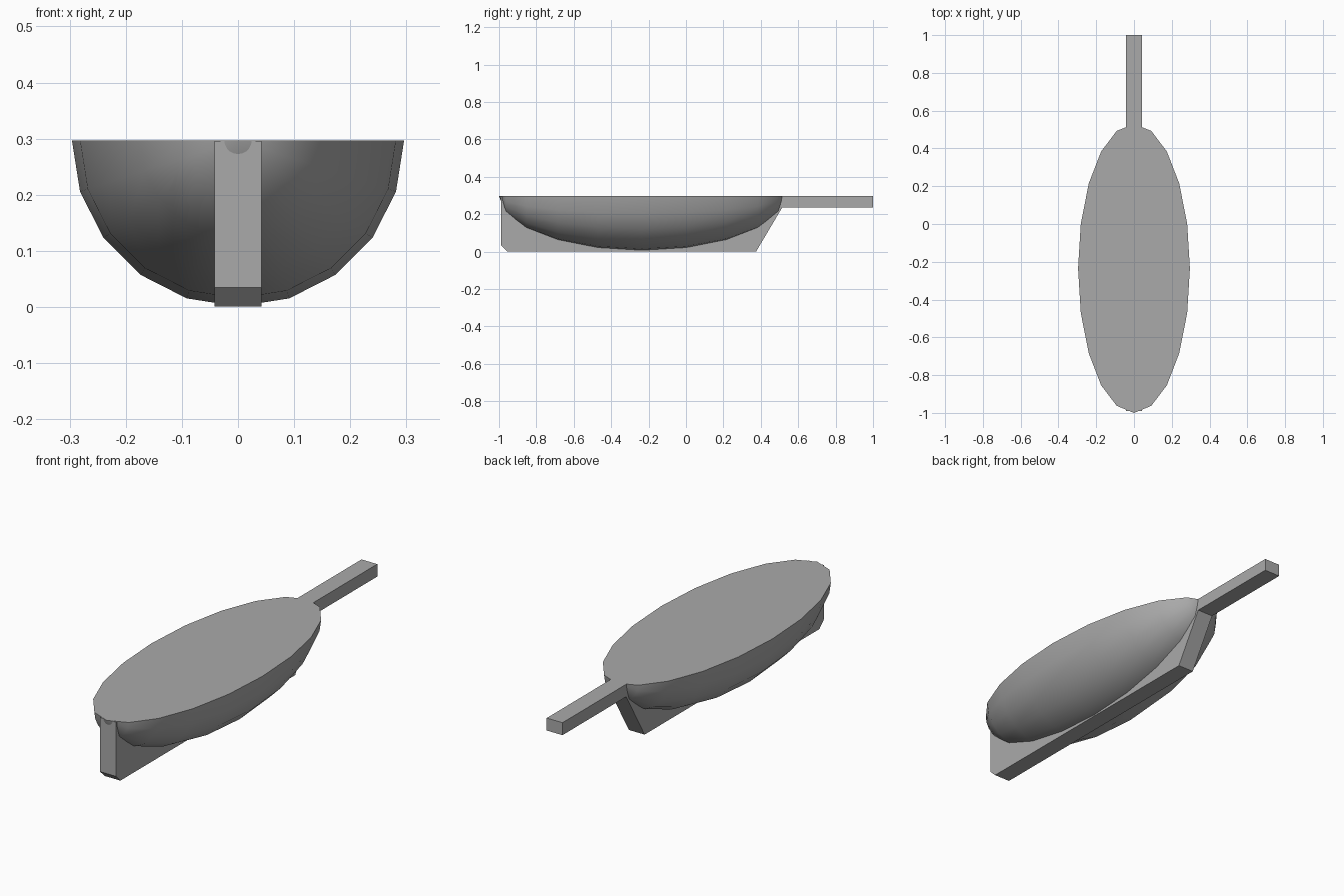
import bpy, bmesh, math
from mathutils import Matrix

if "Cube" in bpy.data.objects:
    bpy.data.objects.remove(bpy.data.objects["Cube"], do_unlink=True)

TOP = 0.297      # height of the flat deck
HALF = 0.042     # half width of keel and handle

grey = bpy.data.materials.new("plain_grey")
grey.use_nodes = True
colour = (0.4, 0.4, 0.4, 1)
grey.diffuse_color = colour
grey.node_tree.nodes["Principled BSDF"].inputs["Base Color"].default_value = colour


def add_object(name, bm):
    bmesh.ops.recalc_face_normals(bm, faces=bm.faces)
    mesh = bpy.data.meshes.new(name)
    bm.to_mesh(mesh)
    bm.free()
    mesh.materials.append(grey)
    obj = bpy.data.objects.new(name, mesh)
    bpy.context.collection.objects.link(obj)
    return obj


def extrude_profile(name, points):
    """Side profile in (y, z), extruded across the width."""
    bm = bmesh.new()
    face = bm.faces.new([bm.verts.new((-HALF, y, z)) for y, z in points])
    new = bmesh.ops.extrude_face_region(bm, geom=[face])["geom"]
    verts = [v for v in new if isinstance(v, bmesh.types.BMVert)]
    bmesh.ops.translate(bm, verts=verts, vec=(2 * HALF, 0, 0))
    return add_object(name, bm)


# Bowl: lower half of a stretched sphere with poles fore and aft, capped flat
bm = bmesh.new()
bmesh.ops.create_uvsphere(bm, u_segments=20, v_segments=10, radius=1)
bmesh.ops.transform(bm, verts=bm.verts, matrix=(
    Matrix.Translation((0, -0.235, TOP))
    @ Matrix.Diagonal((0.296, 0.765, 0.296, 1))
    @ Matrix.Rotation(math.pi / 2, 4, "X")))
cut = bmesh.ops.bisect_plane(bm, geom=bm.verts[:] + bm.edges[:] + bm.faces[:],
                             dist=1e-4, plane_co=(0, 0, TOP), plane_no=(0, 0, 1),
                             clear_outer=True)
bmesh.ops.holes_fill(bm, edges=[e for e in bm.edges if e.is_boundary], sides=0)
bowl = add_object("bowl", bm)
bpy.ops.object.select_all(action="DESELECT")
bowl.select_set(True)
bpy.context.view_layer.objects.active = bowl
bpy.ops.object.shade_smooth_by_angle(angle=math.radians(40))

# Keel with chamfered front foot and sloping rear
extrude_profile("keel", [(-0.99, TOP - 0.001), (-0.99, 0.035), (-0.955, 0.001),
                         (0.375, 0.001), (0.515, 0.237), (0.515, TOP - 0.001)])

# Straight handle at the back
extrude_profile("handle", [(0.51, 0.237), (1, 0.237), (1, TOP), (0.51, TOP)])
